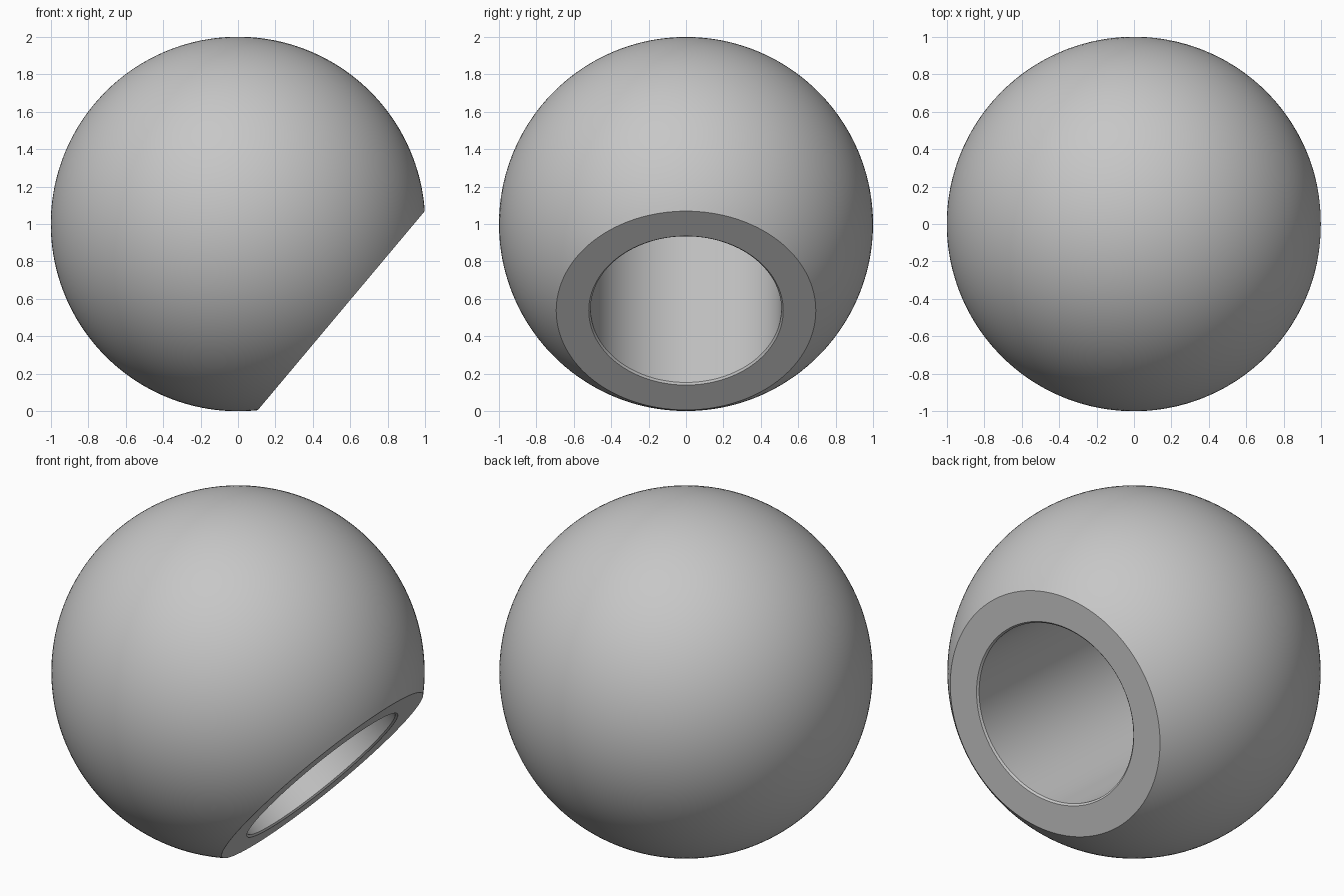
import bpy
import bmesh
from math import sin, cos, acos, pi, radians
from mathutils import Matrix, Vector

cube = bpy.data.objects.get("Cube")
if cube:
    bpy.data.objects.remove(cube, do_unlink=True)

CUT = 0.72          # distance from ball centre to the flat face
BORE = 0.51         # bore radius
CHAMFER = 0.01
DEPTH = 1.3
TILT = radians(130)  # bore axis points right and down
RINGS, SIDES = 72, 128

# Single grey material
grey = bpy.data.materials.new("grey")
grey.use_nodes = True
colour = (0.57, 0.57, 0.57, 1)
grey.diffuse_color = colour
grey.node_tree.nodes["Principled BSDF"].inputs["Base Color"].default_value = colour

# Half profile: closed pole, ball surface, flat rim, chamfer, bore wall, bore floor
start = acos(CUT)
angles = [pi + (start - pi) * i / RINGS for i in range(RINGS + 1)]
profile = [(sin(a), cos(a)) for a in angles]
profile[0] = (0, -1)
profile += [
    (BORE + CHAMFER, CUT),
    (BORE, CUT - CHAMFER),
    (BORE, CUT - DEPTH),
    (0, CUT - DEPTH),
]

# Revolve the profile into a bored ball
bm = bmesh.new()
verts = [bm.verts.new((r, 0, h)) for r, h in profile]
edges = [bm.edges.new(pair) for pair in zip(verts, verts[1:])]
bmesh.ops.spin(bm, geom=verts + edges, cent=(0, 0, 0), axis=(0, 0, 1),
               angle=2 * pi, steps=SIDES, use_merge=True)
bmesh.ops.remove_doubles(bm, verts=bm.verts[:], dist=0.0001)
bmesh.ops.recalc_face_normals(bm, faces=bm.faces[:])

# Tilt the bore and rest the ball on the ground
bm.transform(Matrix.Translation(Vector((0, 0, 1))) @ Matrix.Rotation(TILT, 4, "Y"))
mesh = bpy.data.meshes.new("bored_ball")
bm.to_mesh(mesh)
bm.free()
mesh.materials.append(grey)

ball = bpy.data.objects.new("bored_ball", mesh)
bpy.context.collection.objects.link(ball)
bpy.ops.object.select_all(action="DESELECT")
ball.select_set(True)
bpy.context.view_layer.objects.active = ball
bpy.ops.object.shade_smooth_by_angle(angle=radians(30))
